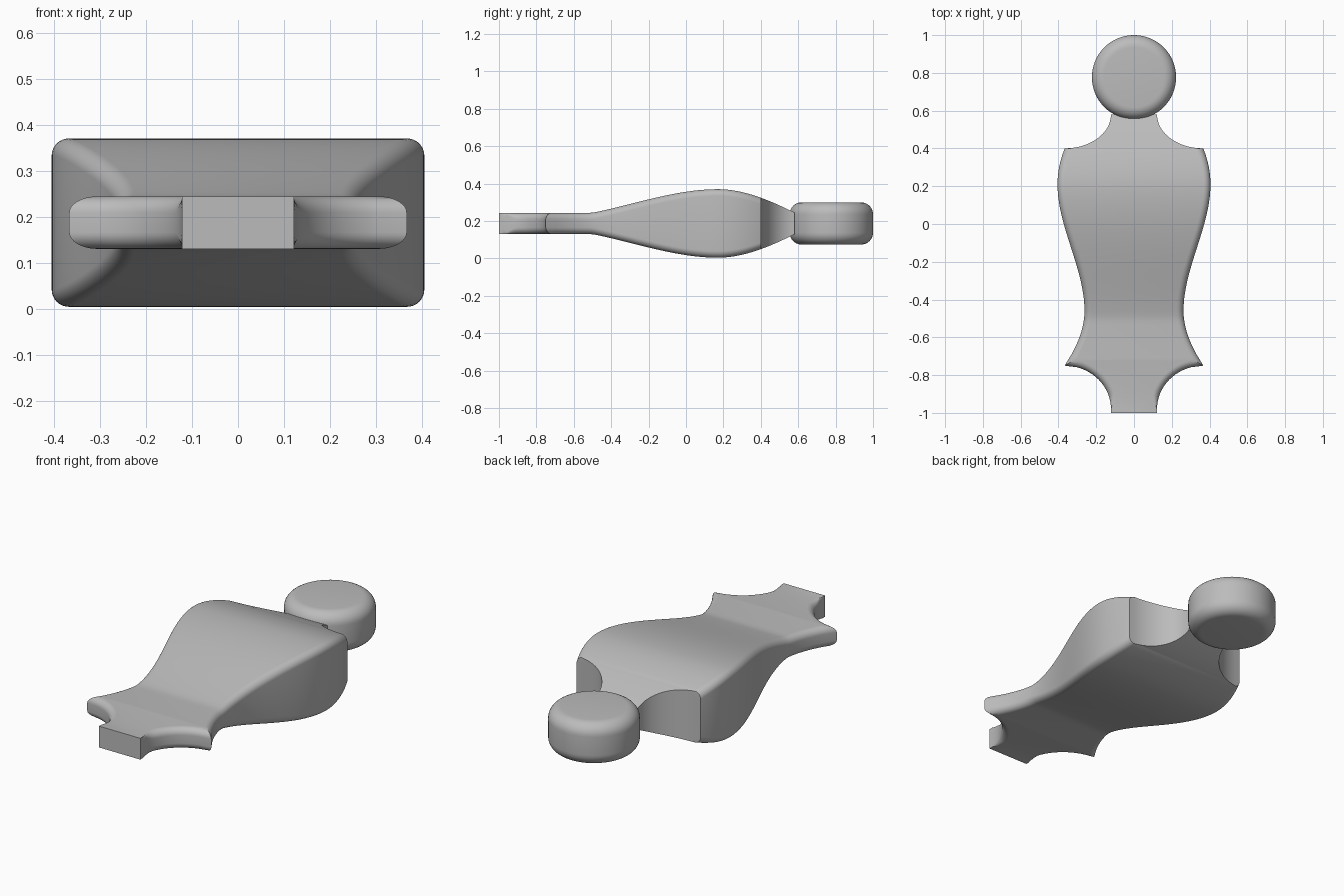
import bpy, bmesh, math
from mathutils import Vector

if "Cube" in bpy.data.objects:
    bpy.data.objects.remove(bpy.data.objects["Cube"])

MID, R, STEPS = 0.187, 0.036, 8

grey = bpy.data.materials.new("plain grey")
grey.use_nodes = True
colour = (0.5, 0.5, 0.5, 1)
grey.diffuse_color = colour
grey.node_tree.nodes["Principled BSDF"].inputs["Base Color"].default_value = colour


def curve(y, keys):
    """Smooth curve through (y, value, slope) keys, constant outside them."""
    if y <= keys[0][0]:
        return keys[0][1]
    for (a, va, sa), (b, vb, sb) in zip(keys, keys[1:]):
        if y <= b:
            t, d = (y - a) / (b - a), b - a
            s = t * t * (3 - 2 * t)
            return va + (vb - va) * s + d * t * (1 - t) * (sa * (1 - t) - sb * t)
    return keys[-1][1]


def half_height(y):
    return curve(y, [(-0.5, 0.057, 0.2), (0.17, 0.183, 0), (0.58, 0.058, -0.5)])


def half_width(y):
    return curve(y, [(-0.75, 0.367, -0.65), (-0.46, 0.262, 0),
                     (0.21, 0.405, 0), (0.4, 0.367, -0.4)])


def outline():
    """Stations along the side: point, inward direction, rounding radius."""
    yield Vector((0.122, -1)), Vector((-1, 0)), 0
    # hollow beside the tang
    for i in range(15):
        t = 1.3 * i / 14
        p = Vector((0.367 - 0.245 * math.cos(t), -0.98 + 0.23 * math.sin(t)))
        yield p, Vector((-math.cos(t), math.sin(t))), R * min(1, t / 0.3)
    # pointed tip, with a mitred inset
    yield Vector((0.367, -0.75)), Vector((-1.7, 1)), R
    # waist and swelling body
    count = 48
    for i in range(count):
        y = -0.69 + 1.08 * i / (count - 1)
        slope = (half_width(y + 0.001) - half_width(y - 0.001)) / 0.002
        yield Vector((half_width(y), y)), Vector((-1, slope)).normalized(), R
    # square shoulder, then the hollow beside the neck
    yield Vector((0.367, 0.4)), Vector((-1, 0)), R
    for i in range(15):
        t = 0.148 + (math.pi / 2 - 0.148) * i / 14
        yield (Vector((0.367 - 0.245 * math.sin(t), 0.58 - 0.18 * math.cos(t))),
               Vector((0, 0)), 0)


def finish(bm, name):
    bmesh.ops.recalc_face_normals(bm, faces=bm.faces)
    mesh = bpy.data.meshes.new(name)
    bm.to_mesh(mesh)
    bm.free()
    mesh.materials.append(grey)
    obj = bpy.data.objects.new(name, mesh)
    bpy.context.collection.objects.link(obj)
    bpy.ops.object.select_all(action="DESELECT")
    obj.select_set(True)
    bpy.context.view_layer.objects.active = obj
    bpy.ops.object.shade_smooth_by_angle(angle=math.radians(30))
    return obj


# Body: mirrored rounded sections joined along the length
bm = bmesh.new()
rings = []
for p, inward, r in outline():
    half = []
    for i in range(STEPS + 1):
        a = math.pi / 2 * i / STEPS
        q = p + inward * r * (1 - math.cos(a))
        # unrounded stations keep the same level spacing on a plain wall
        half.append((q.x, q.y, half_height(q.y) - (r or R) * (1 - math.sin(a))))
    right = [(x, y, -z) for x, y, z in reversed(half)] + half
    ring = right + [(-x, y, z) for x, y, z in reversed(right)]
    rings.append([bm.verts.new((x, y, z + MID)) for x, y, z in ring])
for a, b in zip(rings, rings[1:]):
    for i in range(len(a)):
        j = (i + 1) % len(a)
        bm.faces.new((a[i], a[j], b[j], b[i]))
bm.faces.new(rings[0])
bm.faces.new(rings[-1])
bmesh.ops.remove_doubles(bm, verts=bm.verts, dist=0.00001)
finish(bm, "body")

# Head: upright disc with rounded rims
bm = bmesh.new()
bmesh.ops.create_cone(bm, cap_ends=True, segments=64, radius1=0.223, radius2=0.223, depth=0.226)
rims = [e for e in bm.edges if abs(e.verts[0].co.z - e.verts[1].co.z) < 0.001]
bmesh.ops.bevel(bm, geom=rims, offset=0.064, segments=8, profile=0.5, affect="EDGES")
bmesh.ops.translate(bm, verts=bm.verts, vec=(0, 0.777, MID))
finish(bm, "head")
